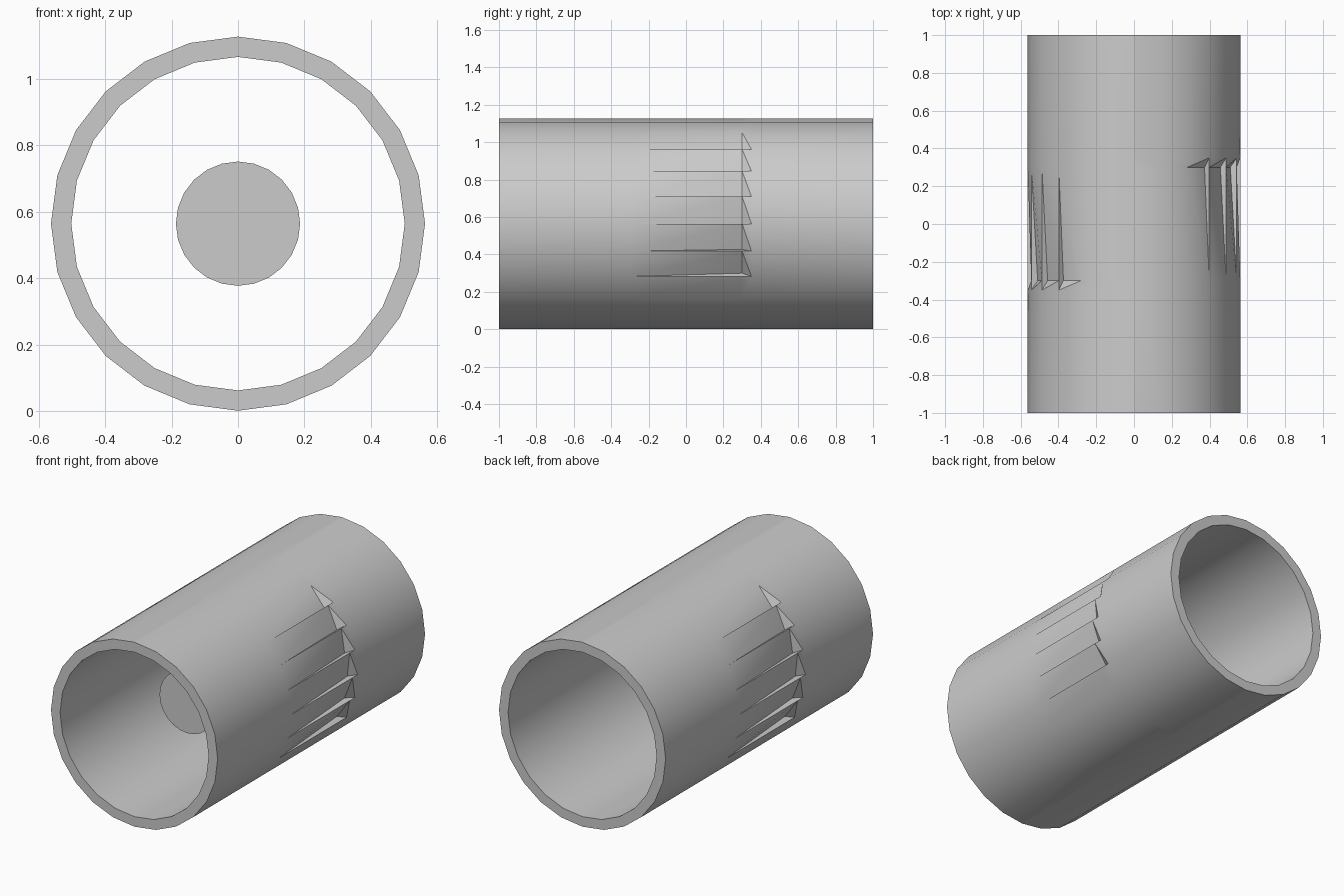
import bpy, bmesh
from math import radians, cos, sin

if "Cube" in bpy.data.objects:
    bpy.data.objects.remove(bpy.data.objects["Cube"])

R_OUT, R_IN, ZC, STEP = 0.563, 0.502, 0.564, 15
Y0, Y1, Y2, DENT = -0.30, 0.30, 0.35, 0.035


def finish(bm, name, smooth=True):
    bmesh.ops.remove_doubles(bm, verts=bm.verts[:], dist=1e-5)
    mesh = bpy.data.meshes.new(name)
    bm.to_mesh(mesh)
    bm.free()
    ob = bpy.data.objects.new(name, mesh)
    bpy.context.collection.objects.link(ob)
    if smooth:
        bpy.ops.object.select_all(action='DESELECT')
        ob.select_set(True)
        bpy.context.view_layer.objects.active = ob
        bpy.ops.object.shade_smooth_by_angle(angle=radians(30))
    return ob


# Tube wall: half a turn of panels, repeated turned 180 degrees about z
bm = bmesh.new()
for s in (1, -1):
    def p(deg, y, r=R_OUT):
        a = radians(deg)
        return (s * r * cos(a), s * y, ZC + r * sin(a))

    def face(*pts):
        bm.faces.new([bm.verts.new(q) for q in pts])

    for a in range(-90, 90, STEP):
        b = a + STEP
        # inner wall and the two end rings
        face(p(a, -1, R_IN), p(b, -1, R_IN), p(b, 1, R_IN), p(a, 1, R_IN))
        face(p(a, -1, R_IN), p(a, -1), p(b, -1), p(b, -1, R_IN))
        face(p(a, 1), p(a, 1, R_IN), p(b, 1, R_IN), p(b, 1))
        # plain outer wall at both ends
        face(p(a, -1), p(a, Y0), p(b, Y0), p(b, -1))
        face(p(a, Y2), p(a, 1), p(b, 1), p(b, Y2))
        if -30 <= a <= 45:
            # side gill: one corner sinks into the wall, leaving a wedge step
            low = p(a, Y1, R_OUT - DENT)
            face(p(a, Y0), low, p(b, Y1))
            face(p(a, Y0), p(b, Y1), p(b, Y0))
            face(low, p(a, Y2), p(b, Y1))
            face(p(a, Y2), p(b, Y2), p(b, Y1))
            face(p(a, Y0), p(a, Y1), low)
            face(p(a, Y1), p(a, Y2), low)
        else:
            face(p(a, Y0), p(a, Y1), p(b, Y1), p(b, Y0))
            face(p(a, Y1), p(a, Y2), p(b, Y2), p(b, Y1))
finish(bm, "tube")

# Floating disc inside the front half, facing the back
bm = bmesh.new()
n = 24
bm.faces.new([bm.verts.new((0.187 * sin(radians(i * 360 / n)), -0.49,
                            ZC + 0.187 * cos(radians(i * 360 / n))))
              for i in range(n)])
disc = finish(bm, "inner_disc", smooth=False)
if disc.data.polygons[0].normal.y < 0:
    disc.data.flip_normals()
